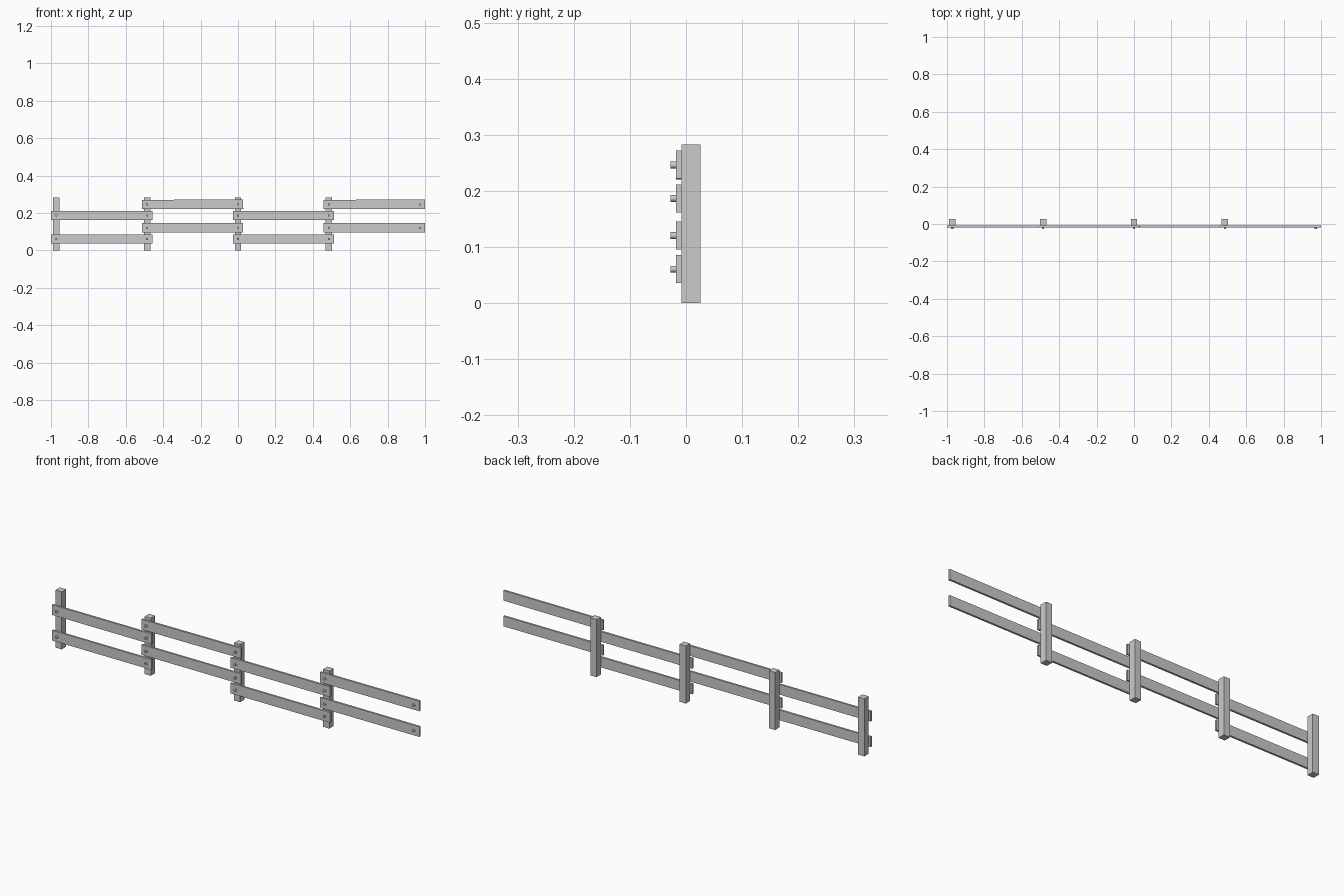
import bpy
from math import radians

if "Cube" in bpy.data.objects:
    bpy.data.objects.remove(bpy.data.objects["Cube"])

SPAN = 0.486          # distance between posts
RAIL_LEN = 0.542


def box(name, center, size, tilt=0.0):
    bpy.ops.mesh.primitive_cube_add(size=1, location=center, rotation=(0, tilt, 0))
    ob = bpy.context.object
    ob.name = name
    ob.scale = size
    bpy.ops.object.transform_apply(location=False, rotation=False, scale=True)
    return ob


def bolt(x, z):
    bpy.ops.mesh.primitive_cylinder_add(vertices=24, radius=0.006, depth=0.014,
                                        location=(x, -0.0205, z),
                                        rotation=(radians(90), 0, 0))
    bpy.context.object.name = "bolt"
    bpy.ops.object.shade_smooth_by_angle()


for i in range(4):
    # square post at the left end of each section
    box("post", (-2 * SPAN + i * SPAN, 0.009, 0.1415), (0.034, 0.034, 0.283))

    # two rails per section, alternating low and high
    x = (i - 1.5) * SPAN
    heights = (0.1205, 0.246) if i % 2 else (0.0605, 0.1865)
    for z in heights:
        tilt = radians(-0.2) if z > 0.2 else 0.0
        box("rail", (x, -0.013, z), (RAIL_LEN, 0.010, 0.050), tilt)
        # a bolt near each rail end
        for side in (-1, 1):
            bolt(x + side * SPAN / 2, z)
